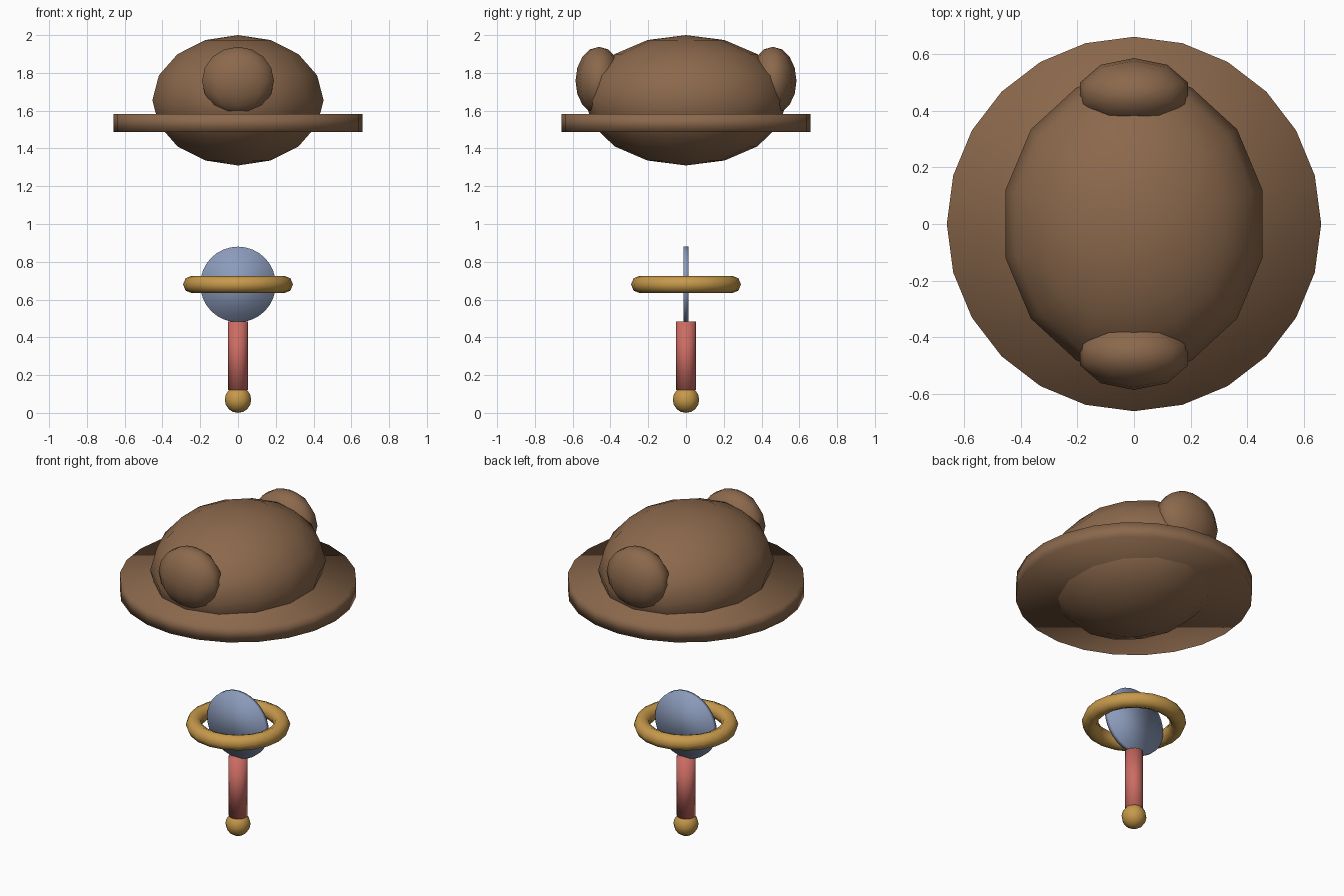
import bpy
from math import pi

cube = bpy.data.objects.get("Cube")
if cube:
    bpy.data.objects.remove(cube, do_unlink=True)


def material(name, r, g, b):
    mat = bpy.data.materials.new(name)
    mat.use_nodes = True
    mat.diffuse_color = (r, g, b, 1)
    mat.node_tree.nodes["Principled BSDF"].inputs["Base Color"].default_value = (r, g, b, 1)
    return mat


brown = material("brown", 0.26, 0.14, 0.073)
gold = material("gold", 0.57, 0.32, 0.07)
red = material("red", 0.6, 0.15, 0.125)
blue = material("pale_blue", 0.26, 0.33, 0.5)


def finish(name, mat):
    # Name, colour and smooth-shade the newest object
    obj = bpy.context.object
    obj.name = name
    obj.data.name = name
    obj.data.materials.append(mat)
    bpy.ops.object.shade_smooth()
    return obj


def ellipsoid(name, mat, centre, radii, segments, rings):
    bpy.ops.mesh.primitive_uv_sphere_add(segments=segments, ring_count=rings, radius=1, location=centre)
    bpy.context.object.scale = radii
    return finish(name, mat)


def cylinder(name, mat, z, radius, depth, sides, tilt=0):
    bpy.ops.mesh.primitive_cylinder_add(vertices=sides, radius=radius, depth=depth,
                                        location=(0, 0, z), rotation=(tilt, 0, 0))
    return finish(name, mat)


# Hat: rounded crown, flat brim, and a knob at the front and back
ellipsoid("hat_crown", brown, (0, 0, 1.655), (0.465, 0.535, 0.345), 14, 8)
cylinder("hat_brim", brown, 1.535, 0.66, 0.094, 24)
for side, name in ((-1, "front_knob"), (1, "back_knob")):
    ellipsoid(name, brown, (0, side * 0.46, 1.758), (0.2, 0.125, 0.18), 10, 8)

# Rattle: ball foot, handle, thin upright disc and a ring around it
ellipsoid("foot_ball", gold, (0, 0, 0.07), (0.07, 0.07, 0.07), 12, 8)
cylinder("handle", red, 0.302, 0.052, 0.364, 12)
cylinder("upright_disc", blue, 0.68, 0.2, 0.028, 32, pi / 2)
bpy.ops.mesh.primitive_torus_add(major_radius=0.245, minor_radius=0.046, major_segments=20,
                                 minor_segments=8, location=(0, 0, 0.68))
finish("ring", gold)
